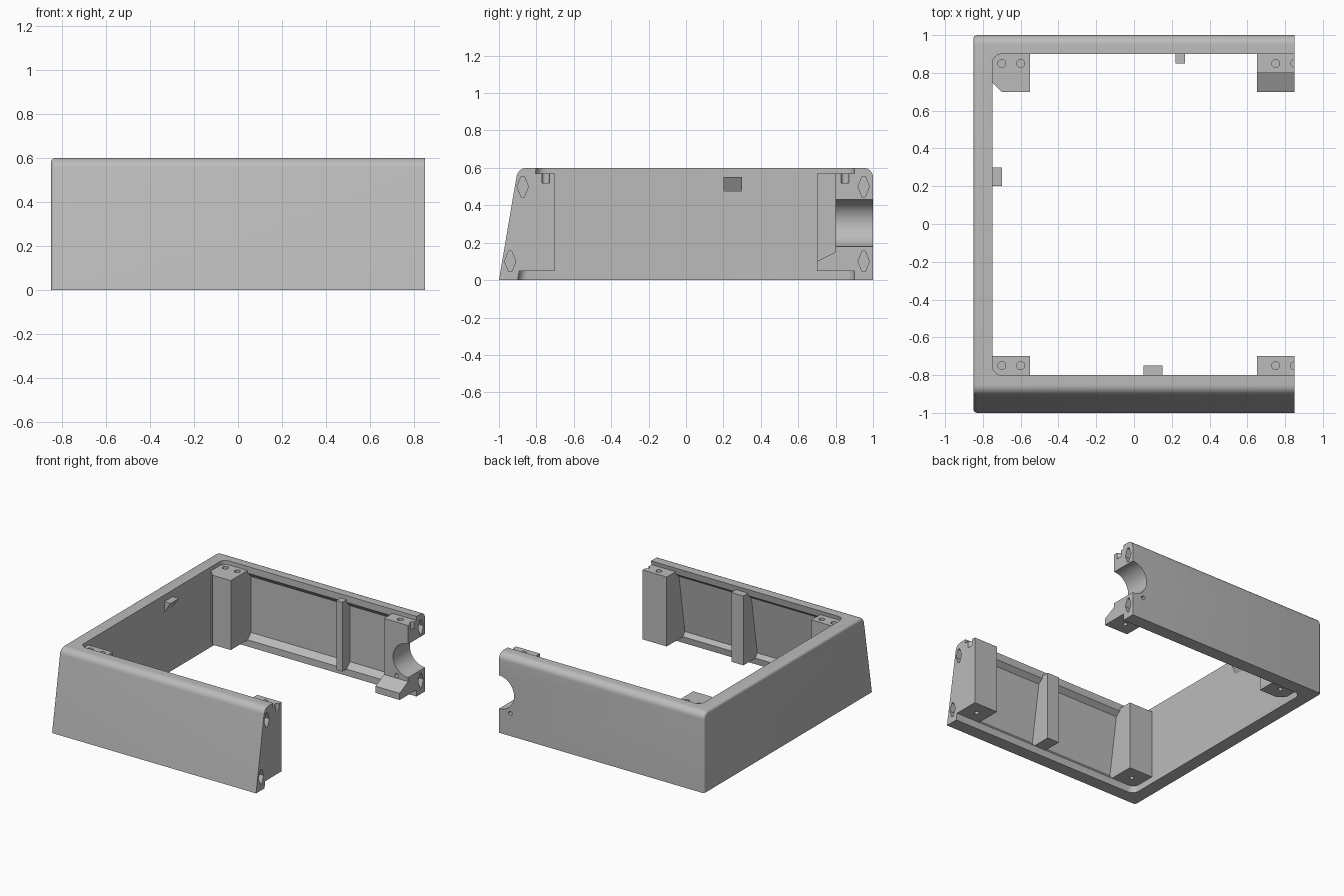
import bpy, bmesh, math
from mathutils import Vector

if "Cube" in bpy.data.objects:
    bpy.data.objects.remove(bpy.data.objects["Cube"])

plastic = bpy.data.materials.new("grey_plastic")
plastic.diffuse_color = (0.5, 0.5, 0.5, 1)
plastic.use_nodes = True
plastic.node_tree.nodes["Principled BSDF"].inputs["Base Color"].default_value = plastic.diffuse_color


def loft(name, rings):
    """Closed solid between two matching rings of 3D points."""
    bm = bmesh.new()
    a, b = [[bm.verts.new(p) for p in r] for r in rings]
    n = len(a)
    bm.faces.new(a)
    bm.faces.new(b)
    for i in range(n):
        bm.faces.new((a[i], a[(i + 1) % n], b[(i + 1) % n], b[i]))
    bmesh.ops.recalc_face_normals(bm, faces=bm.faces)
    me = bpy.data.meshes.new(name)
    bm.to_mesh(me)
    bm.free()
    me.materials.append(plastic)
    ob = bpy.data.objects.new(name, me)
    bpy.context.collection.objects.link(ob)
    return ob


def prism_x(name, x0, x1, yz):
    return loft(name, [[(x, y, z) for y, z in yz] for x in (x0, x1)])


def prism_z(name, z0, z1, xy):
    return loft(name, [[(x, y, z) for x, y in xy] for z in (z0, z1)])


def arc(cx, cy, r, a0, a1, n):
    return [(cx + r * math.cos(math.radians(a0 + (a1 - a0) * i / n)),
             cy + r * math.sin(math.radians(a0 + (a1 - a0) * i / n))) for i in range(n + 1)]


def circle(cx, cy, r, n=24):
    return arc(cx, cy, r, 0, 360, n)[:-1]


def rod_y(name, x, z, r, y0, y1, n=24):
    return loft(name, [[(a, y, b) for a, b in circle(x, z, r, n)] for y in (y0, y1)])


def combine(op, tool):
    """Apply a boolean to the case and discard the tool."""
    mod = case.modifiers.new("bool", 'BOOLEAN')
    mod.operation, mod.solver, mod.object = op, 'EXACT', tool
    bpy.context.view_layer.update()
    me = bpy.data.meshes.new_from_object(case.evaluated_get(bpy.context.evaluated_depsgraph_get()))
    case.modifiers.clear()
    case.data = me
    bpy.data.objects.remove(tool)


def add(tool):
    combine('UNION', tool)


def cut(tool):
    combine('DIFFERENCE', tool)


# Outer body: sloped front, rounded top edges
case = prism_x("case_half", -0.85, 0.85,
               [(-1, 0), (1, 0)] + arc(0.95, 0.55, 0.05, 0, 90, 8)
               + arc(-0.852, 0.545, 0.055, 90, 171, 8))

# Small rounding around the closed left end
bm = bmesh.new()
bm.from_mesh(case.data)
rim = [e for e in bm.edges if all(v.co.x < -0.84 for v in e.verts)
       and any(v.co.z > 0.01 for v in e.verts)]
bmesh.ops.bevel(bm, geom=rim, offset=0.02, segments=4, profile=0.5, affect='EDGES')
bm.to_mesh(case.data)
bm.free()


# Interior opening, front side leaning parallel to the outside
def opening(z):
    front = -0.9 + z / 6
    ring = [(1, 0.9)] + arc(-0.7, 0.85, 0.05, 90, 180, 6) \
        + arc(-0.7, front + 0.05, 0.05, 180, 270, 6) + [(1, front)]
    return [(x, y, z) for x, y in ring]


cut(loft("opening", [opening(-0.1), opening(0.7)]))

# Thinned panels in the back and front walls
cut(prism_x("back_recess", -0.55, 0.65,
            [(0.87, 0.05), (0.9, 0.05), (0.94, 0.09), (0.94, 0.51), (0.9, 0.55), (0.87, 0.55)]))
cut(prism_x("front_recess", -0.55, 0.65,
            [(-0.87, 0.05), (-0.892, 0.05), (-0.915, 0.08), (-0.845, 0.52), (-0.808, 0.55), (-0.78, 0.55)]))

# Corner posts
front_post = [(-0.7, 0.05), (-0.7, 0.57), (-0.83, 0.57), (-0.92, 0.05)]
add(prism_x("front_left_post", -0.78, -0.55, front_post))
add(prism_x("front_right_post", 0.65, 0.85, front_post))
add(prism_z("back_left_post", 0.05, 0.57,
            [(-0.55, 0.7), (-0.55, 0.95), (-0.78, 0.95), (-0.78, 0.75), (-0.75, 0.75), (-0.7, 0.7)]))
add(prism_x("back_right_post", 0.65, 0.85,
            [(0.7, 0.05), (0.95, 0.05), (0.95, 0.57), (0.8, 0.57), (0.8, 0.15), (0.7, 0.1)]))

# Wall ribs and the small catch on the left wall
add(prism_x("front_rib", 0.05, 0.15, [(-0.75, 0.05), (-0.75, 0.57), (-0.84, 0.57), (-0.93, 0.05)]))
add(prism_x("back_rib", 0.22, 0.27, [(0.85, 0.05), (0.95, 0.05), (0.95, 0.57), (0.85, 0.57)]))
add(loft("catch", [[(-0.78, y, 0.55), (-0.7, y, 0.55), (-0.75, y, 0.47), (-0.78, y, 0.47)]
                   for y in (0.2, 0.3)]))

# Half-round port and pin hole through the back right
cut(rod_y("port", 0.85, 0.305, 0.125, 0.6, 1.1, 64))
cut(rod_y("pin_hole", 0.755, 0.17, 0.015, 0.6, 1.1))

# Screw holes in the posts, from above and below
for y in (-0.75, 0.85):
    for x in (-0.7, -0.6, 0.75, 0.85):
        cut(prism_z("top_hole", 0.52, 0.58, circle(x, y, 0.021)))
for x in (-0.65, 0.75):
    for y in (-0.8, 0.8):
        cut(prism_z("bottom_hole", 0.0, 0.09, circle(x, y, 0.016)))

# Lozenge sockets in the open ends
for y, z in ((-0.873, 0.5), (-0.94, 0.1), (0.95, 0.5), (0.95, 0.1)):
    cut(prism_x("socket", 0.75, 0.9,
                [(y + a, z + b) for a, b in ((0.03, 0), (0.008, 0.055), (-0.008, 0.055),
                                             (-0.03, 0), (-0.008, -0.055), (0.008, -0.055))]))

# Smooth shading with sharp edges kept
bpy.context.view_layer.objects.active = case
case.select_set(True)
bpy.ops.object.shade_smooth_by_angle(angle=math.radians(30))
